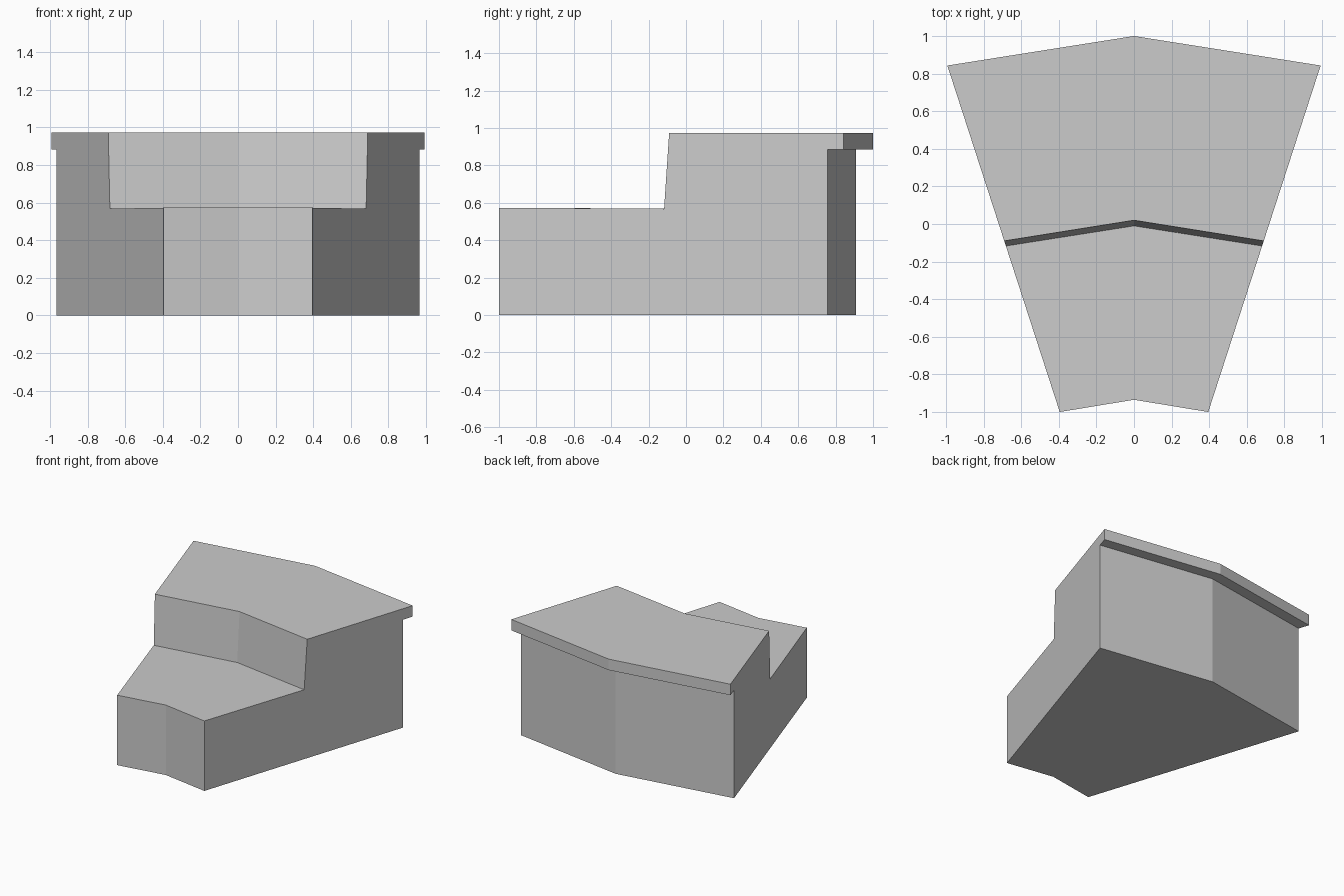
import bpy, bmesh

if "Cube" in bpy.data.objects:
    bpy.data.objects.remove(bpy.data.objects["Cube"])

# Step profile: (y at the side ends, y at the middle crease, z)
PROFILE = [
    (-1.0, -0.935, 0.0),      # front foot
    (-1.0, -0.935, 0.573),    # lower tread front
    (-0.117, -0.01, 0.568),   # riser foot
    (-0.09, 0.02, 0.974),     # riser top
    (0.843, 1.0, 0.974),      # upper tread back
    (0.843, 1.0, 0.884),      # lip underside
    (0.757, 0.91, 0.884),     # lip meets back wall
    (0.757, 0.91, 0.0),       # back foot
]


def side_x(y):
    """Half width of the wedge at depth y."""
    return 0.395 + (y + 1.0) * (0.993 - 0.395) / 1.843


# Sweep the profile through left end, middle crease and right end
bm = bmesh.new()
rings = []
for side in (-1, 0, 1):
    rings.append([bm.verts.new((side * side_x(ys), ys if side else yc, z))
                  for ys, yc, z in PROFILE])
n = len(PROFILE)
for a, b in zip(rings, rings[1:]):
    for i in range(n):
        j = (i + 1) % n
        bm.faces.new((a[i], a[j], b[j], b[i]))

# Flat end caps
bm.faces.new(rings[0])
bm.faces.new(rings[-1])
bmesh.ops.recalc_face_normals(bm, faces=bm.faces)

mesh = bpy.data.meshes.new("curved_step")
bm.to_mesh(mesh)
bm.free()
step = bpy.data.objects.new("curved_step", mesh)
bpy.context.collection.objects.link(step)
